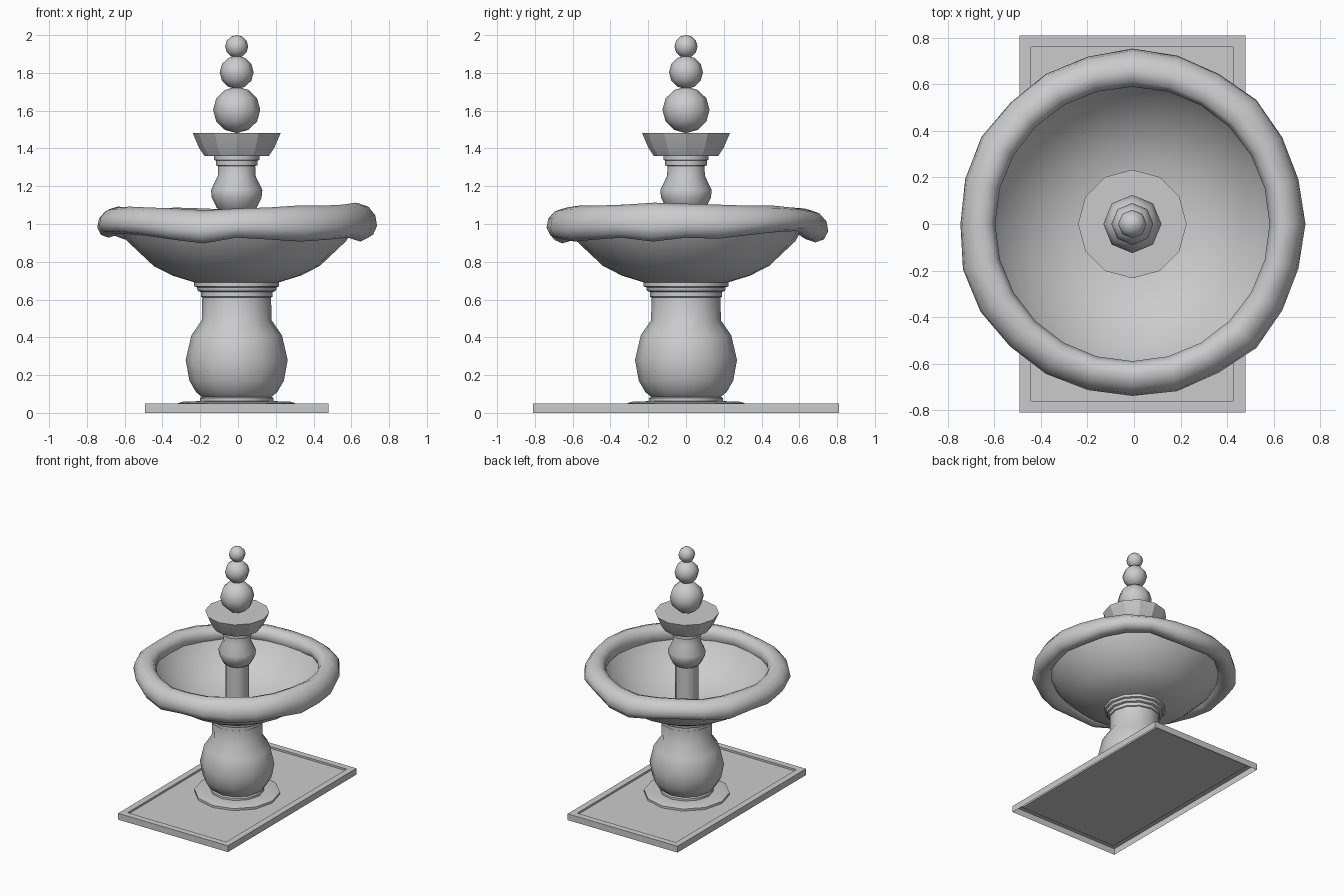
import bpy, bmesh, math

if "Cube" in bpy.data.objects:
    bpy.data.objects.remove(bpy.data.objects["Cube"])

CX = -0.007  # the turned parts sit slightly left of centre


def make_object(name, bm, angle=None):
    bmesh.ops.recalc_face_normals(bm, faces=bm.faces)
    me = bpy.data.meshes.new(name)
    bm.to_mesh(me)
    bm.free()
    ob = bpy.data.objects.new(name, me)
    bpy.context.collection.objects.link(ob)
    if angle is not None:
        bpy.ops.object.select_all(action='DESELECT')
        ob.select_set(True)
        bpy.context.view_layer.objects.active = ob
        bpy.ops.object.shade_smooth_by_angle(angle=math.radians(angle))
    return ob


def skin(bm, rings, closed=False):
    """Bridge successive vertex rings with quads."""
    count = len(rings)
    for i in range(count if closed else count - 1):
        a, b = rings[i], rings[(i + 1) % count]
        n = len(a)
        for j in range(n):
            k = (j + 1) % n
            bm.faces.new((a[j], a[k], b[k], b[j]))


def lathe(name, profile, sides, angle=50, caps=True):
    """Turn an (r, z) profile around the vertical axis."""
    bm = bmesh.new()
    rings = []
    for r, z in profile:
        rings.append([bm.verts.new((CX + r * math.cos(2 * math.pi * j / sides),
                                    r * math.sin(2 * math.pi * j / sides), z))
                      for j in range(sides)])
    skin(bm, rings)
    if caps:
        bm.faces.new(rings[0])
        bm.faces.new(rings[-1])
    return make_object(name, bm, angle)


# Base tray: open underneath, raised border round a recessed panel
bm = bmesh.new()
rings = []
for hx, hy, z in [(.485, .81, 0), (.485, .81, .05), (.435, .76, .05), (.435, .76, .035)]:
    rings.append([bm.verts.new((CX + sx * hx, sy * hy, z))
                  for sx, sy in [(-1, -1), (1, -1), (1, 1), (-1, 1)]])
skin(bm, rings)
bm.faces.new(rings[-1])
make_object("base_plate", bm)

# Pedestal: foot disc, round belly, neck and stepped collar
lathe("foot_disc", [(.31, .035), (.31, .052), (.28, .06), (.2, .062)], 12, 30)
lathe("pedestal", [(.195, .05), (.195, .078), (.185, .085), (.215, .11), (.25, .17), (.27, .28),
                   (.24, .41), (.185, .49), (.182, .615)], 12)
lathe("pedestal_collar", [(.18, .61), (.19, .615), (.19, .64), (.205, .645), (.21, .655),
                          (.21, .665), (.225, .67), (.225, .69)], 12, 40)

# Basin shell
lathe("basin", [(.1, .68), (.22, .69), (.34, .727), (.44, .778), (.58, .91), (.63, 1.0),
                (.605, 1.0), (.55, .91), (.42, .80), (.32, .75), (.2, .715), (.05, .705)], 24)

# Uneven rolled rim: bottom height, top height and outer radius every 15 degrees
low = [.93, .925, .945, .96, .965, .92, .905, .93, .95, .935, .92, .945,
       .93, .95, .95, .94, .92, .90, .93, .92, .91, .92, .93, .91]
high = [1.105, 1.10, 1.095, 1.095, 1.085, 1.075, 1.07, 1.08, 1.085, 1.075, 1.085, 1.09,
        1.08, 1.085, 1.09, 1.085, 1.08, 1.07, 1.08, 1.085, 1.095, 1.095, 1.10, 1.11]
outer = [.74, .735, .74, .75, .74, .745, .75, .74, .74, .735, .745, .74,
         .735, .75, .75, .74, .74, .735, .735, .74, .735, .75, .74, .735]
bm = bmesh.new()
rings = []
for i in range(24):
    a = math.radians(15 * i)
    r_mid = (outer[i] + .592) / 2
    r_half = (outer[i] - .592) / 2
    z_mid, z_half = (low[i] + high[i]) / 2, (high[i] - low[i]) / 2
    ring = []
    for j in range(10):
        t = 2 * math.pi * (j + .5) / 10
        lean = -.015 * math.sin(t)
        r = r_mid + 1.03 * r_half * math.cos(t) + lean
        z = z_mid + 1.03 * z_half * math.sin(t)
        ring.append(bm.verts.new((CX + r * math.cos(a), r * math.sin(a), z)))
    rings.append(ring)
skin(bm, rings, closed=True)
make_object("basin_rim", bm, 80)

# Upper column with ball and collar
lathe("upper_column", [(.085, .70), (.085, 1.07), (.105, 1.085), (.132, 1.14), (.136, 1.18),
                       (.10, 1.255), (.098, 1.31)], 12)
lathe("upper_collar", [(.09, 1.305), (.11, 1.31), (.11, 1.335), (.12, 1.34), (.12, 1.365)], 12, 35)

# Small top cup, flat-faced
lathe("top_cup", [(.17, 1.36), (.2, 1.405), (.233, 1.482)], 12, 25)

# Finial of three stacked balls
for name, z, r, h in [("finial_large_ball", 1.604, .125, .122),
                      ("finial_middle_ball", 1.803, .09, .088),
                      ("finial_small_ball", 1.94, .061, .06)]:
    prof = [(r * math.cos(t) if abs(t) < 1.5 else .004, z + h * math.sin(t))
            for t in [math.radians(d) for d in (-90, -60, -30, 0, 30, 60, 90)]]
    lathe(name, prof, 8, 70)
